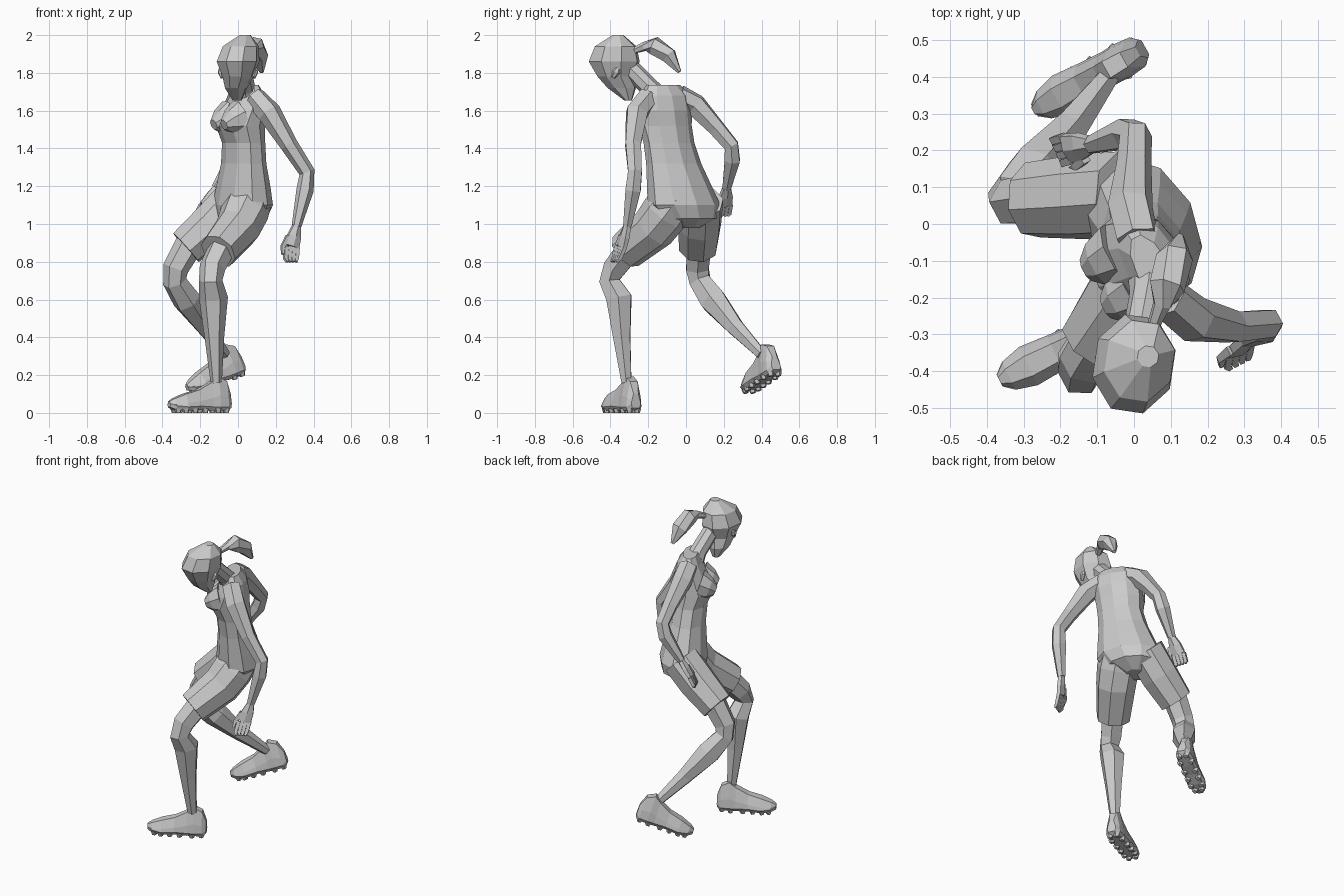
import bpy, bmesh, math
from mathutils import Vector as V

LEFT = V((0.47, -0.88, 0))     # body's left; the trunk is turned toward -x
FWD = V((-0.88, -0.47, 0))
UP = V((0, 0, 1))


def mesh_object(name, rings):
    """Skin a list of equal-length point rings and cap both ends."""
    bm = bmesh.new()
    vs = [[bm.verts.new(p) for p in r] for r in rings]
    n = len(vs[0])
    for a, b in zip(vs, vs[1:]):
        for i in range(n):
            j = (i + 1) % n
            bm.faces.new((a[i], a[j], b[j], b[i]))
    bm.faces.new(vs[0][::-1])
    bm.faces.new(vs[-1])
    bmesh.ops.recalc_face_normals(bm, faces=bm.faces)
    me = bpy.data.meshes.new(name)
    bm.to_mesh(me)
    bm.free()
    ob = bpy.data.objects.new(name, me)
    bpy.context.collection.objects.link(ob)
    return ob


def loft(name, pts, n=6, ref=FWD, axis=None):
    """Loft ellipses (x, y, z, radius[, second radius]) along a path."""
    cs = [V(p[:3]) for p in pts]
    rings = []
    for i, p in enumerate(pts):
        t = axis or (cs[min(i + 1, len(cs) - 1)] - cs[max(i - 1, 0)])
        t = t.normalized()
        u = (ref - t * ref.dot(t)).normalized()
        v = t.cross(u)
        ru, rv = p[3], p[-1]
        angles = [2 * math.pi * (k + 0.5) / n for k in range(n)]
        rings.append([cs[i] + u * ru * math.cos(a) + v * rv * math.sin(a) for a in angles])
    return mesh_object(name, rings)


# Trunk
loft("torso", [
    (-.01, .01, .98, .06, .07), (.015, .01, 1.03, .165, .13), (.025, -.01, 1.1, .205, .145),
    (.028, -.035, 1.2, .182, .13), (.03, -.065, 1.32, .155, .108), (.03, -.09, 1.43, .142, .105),
    (.013, -.112, 1.52, .148, .125), (.035, -.112, 1.6, .152, .105), (.05, -.11, 1.68, .14, .075),
    (.05, -.12, 1.735, .1, .045)], 10, LEFT, UP)
for side, s in (("left", 1), ("right", -1)):
    c = V((.02, -.11, 0)) + LEFT * .058 * s
    p = [c + FWD * d for d in (.04, .1, .138)]
    loft(side + "_breast", [(p[0].x, p[0].y, 1.56, .1, .09), (p[1].x, p[1].y, 1.54, .068, .068),
                            (p[2].x, p[2].y, 1.525, .03, .035)], 8, UP)

# Head, neck and hair
loft("neck", [(.05, -.12, 1.63, .07), (.04, -.19, 1.72, .052), (.02, -.29, 1.82, .05)], 8)
loft("head", [
    (-.005, -.307, 1.655, .025, .022), (-.01, -.34, 1.72, .06, .078), (0, -.372, 1.78, .083, .1),
    (0, -.38, 1.86, .115, .14), (.015, -.372, 1.94, .098, .115), (.038, -.36, 2.0, .03, .03)],
    8, V((1, -.15, 0)), UP)
for side, x in (("left", .085), ("right", -.085)):
    loft(side + "_ear", [(x, -.385, 1.775, .008, .01), (x * 1.1, -.37, 1.805, .014, .022),
                         (x * 1.1, -.36, 1.825, .008, .012)], 6, V((1, 0, 0)))
loft("ponytail", [(.055, -.27, 1.92, .018), (.075, -.22, 1.94, .025), (.09, -.17, 1.945, .05),
                  (.11, -.09, 1.89, .052, .045), (.125, -.035, 1.805, .012)], 6)

# Arms
loft("left_arm", [(.09, -.2, 1.67, .06), (.165, -.26, 1.59, .064), (.27, -.28, 1.42, .047),
                  (.365, -.27, 1.275, .042), (.355, -.28, 1.18, .046), (.31, -.31, .99, .026)])
loft("right_arm", [(.01, -.04, 1.68, .06), (-.01, .05, 1.63, .062), (0, .16, 1.51, .048),
                   (.005, .24, 1.415, .044), (-.02, .245, 1.34, .046), (-.115, .215, 1.19, .026)])


# Hands: flat palm, four bent fingers and a thumb
def hand(name, wrist, knuckle, tip, across):
    w, k, e = V(wrist), V(knuckle), V(tip)
    across = V(across).normalized()
    m = w.lerp(k, .5)
    loft(name + "_palm", [(*w, .025, .022), (*m, .042, .024), (*k, .046, .02)], 6, across)
    for i in range(4):
        o = across * (i - 1.5) * .022
        mid = k.lerp(e, .55) + (k - w) * .18
        loft(f"{name}_finger_{i + 1}", [(*(k + o), .015), (*(mid + o), .014), (*(e + o * .8), .009)], 4, across)
    a, b = m - across * .035, k - across * .055
    loft(name + "_thumb", [(*a, .018), (*b, .014), (*(b + (e - k) * .5), .008)], 4, across)


hand("left_hand", (.31, -.31, .99), (.285, -.34, .88), (.285, -.38, .8), (.85, .45, 0))
hand("right_hand", (-.115, .215, 1.19), (-.18, .205, 1.1), (-.205, .195, 1.04), (-.4, .9, .1))

# Legs and shorts
loft("left_shorts_leg", [(.065, -.04, 1.15, .12), (.035, -.11, 1.06, .128), (0, -.17, .98, .122),
                         (-.105, -.32, .855, .103)], 8)
loft("right_shorts_leg", [(-.02, .08, 1.12, .12), (-.14, .073, .995, .118), (-.275, .065, .875, .105)], 8)
loft("left_leg", [(-.08, -.29, .88, .075), (-.135, -.375, .77, .07), (-.145, -.405, .7, .062),
                  (-.13, -.355, .61, .077), (-.125, -.34, .4, .052), (-.115, -.315, .16, .03)])
loft("right_leg", [(-.26, .07, .89, .075), (-.33, .06, .765, .068), (-.335, .075, .695, .064),
                   (-.27, .145, .595, .077), (-.175, .26, .455, .051), (-.07, .4, .31, .03)])


# Studded boots: (distance from heel, half width, sole lift, height)
BOOT = [(0, .028, .015, .09), (.025, .045, 0, .155), (.075, .05, 0, .18), (.115, .048, 0, .15),
        (.19, .052, .004, .11), (.27, .058, 0, .088), (.33, .042, .006, .065), (.358, .018, .018, .05)]


def boot(name, heel, fwd):
    heel, f = V(heel), V(fwd).normalized()
    side = f.cross(UP).normalized()
    up = side.cross(f)

    def at(d, s, h):
        return heel + f * d + side * s + up * h
    rings = []
    for d, w, lo, hi in BOOT:
        mid = lo + (hi - lo) * .45
        rings.append([at(d, s * w, h) for s, h in (
            (-.75, lo), (.75, lo), (1, lo + .02), (.9, mid), (.5, hi), (-.5, hi), (-.9, mid), (-1, lo + .02))])
    mesh_object(name, rings)
    for i, d in enumerate((.03, .085, .16, .22, .275, .315)):
        for s in (-1, 1):
            w = .022 if i in (0, 5) else .034
            a, b = at(d, s * w, .01), at(d, s * w, -.012)
            loft(f"{name}_stud_{i}_{'l' if s < 0 else 'r'}", [(*a, .022), (*b, .014)], 5, f)


boot("left_boot", (-.045, -.265, .012), (-.9, -.45, 0))
boot("right_boot", (.035, .482, .215), (-.816, -.463, -.31))
